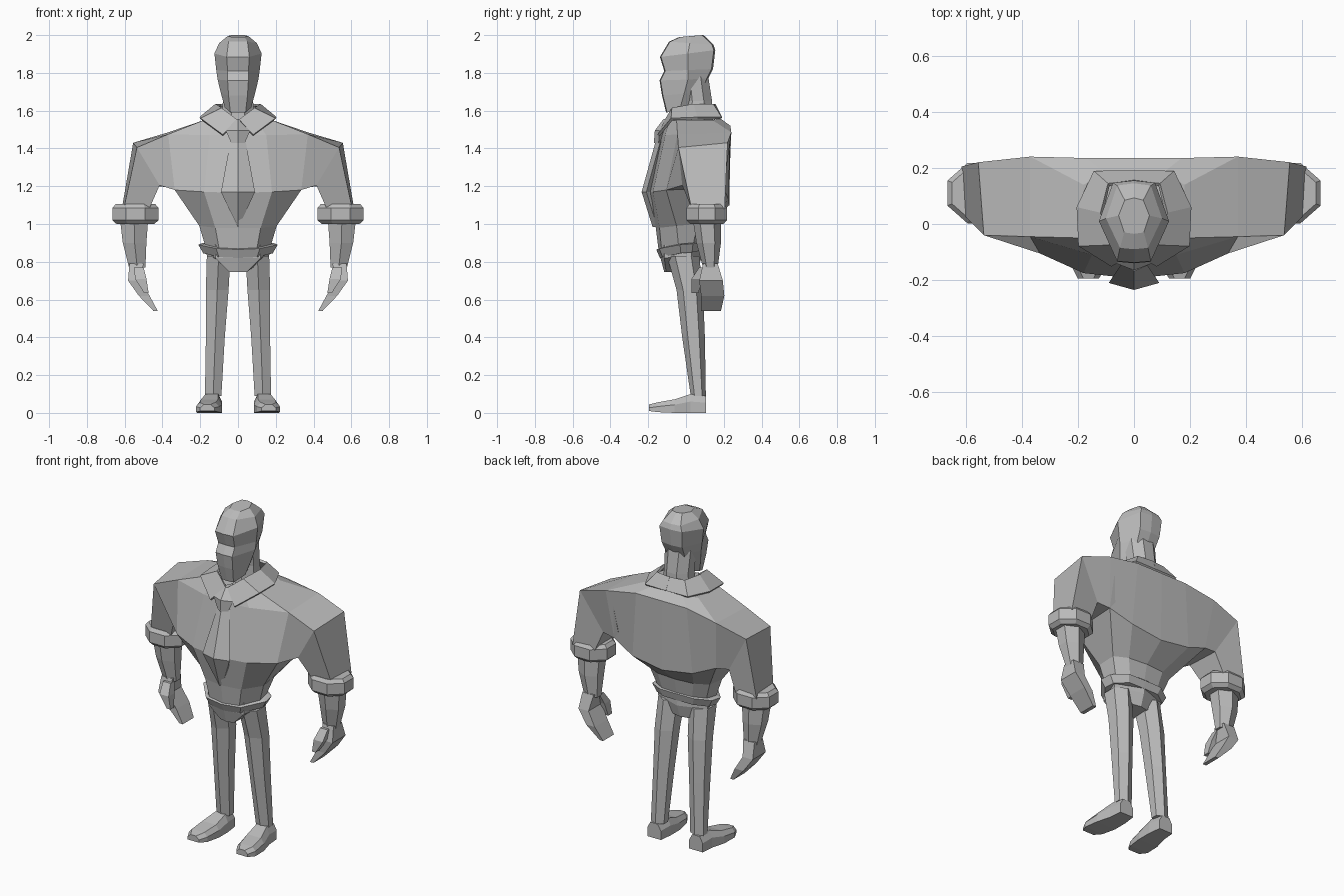
import bpy, bmesh, math

grey = bpy.data.materials.new("plain grey")
grey.diffuse_color = (0.5, 0.5, 0.5, 1)


def loft(name, rings, mirror=False, caps=True, closed=True, thickness=0):
    """Skin a list of equal-length rings with quads, flat shaded."""
    bm = bmesh.new()
    rows = [[bm.verts.new(p) for p in r] for r in rings]
    n = len(rows[0])
    for a, b in zip(rows, rows[1:]):
        for i in range(n if closed else n - 1):
            j = (i + 1) % n
            bm.faces.new((a[i], a[j], b[j], b[i]))
    if caps:
        bm.faces.new(rows[0][::-1])
        bm.faces.new(rows[-1])
    bmesh.ops.recalc_face_normals(bm, faces=bm.faces)
    me = bpy.data.meshes.new(name)
    bm.to_mesh(me)
    bm.free()
    me.materials.append(grey)
    ob = bpy.data.objects.new(name, me)
    bpy.context.collection.objects.link(ob)
    if mirror:
        m = ob.modifiers.new("Mirror", 'MIRROR')
        m.use_mirror_merge = False
    if thickness:
        s = ob.modifiers.new("Solidify", 'SOLIDIFY')
        s.thickness = thickness
        s.offset = 0
    return ob


def sym(half):
    """Half ring from front centre to back centre, completed by reflection."""
    return half + [(-x, y, z) for x, y, z in half[-2:0:-1]]


def poly(z, x0, x1, y0, y1, n=6):
    """Polygon ring that fills the given bounds."""
    pts = [(math.cos(math.tau * (i + .5) / n), math.sin(math.tau * (i + .5) / n)) for i in range(n)]
    mx, my = max(p[0] for p in pts), max(p[1] for p in pts)
    return [((x0 + x1) / 2 + p / mx * (x1 - x0) / 2,
             (y0 + y1) / 2 + q / my * (y1 - y0) / 2, z) for p, q in pts]


# Shirt body: waist, ribs, chest, shoulders, neckline
loft("shirt_torso", [sym(h) for h in (
    [(0, -.145, .86), (.1, -.13, .87), (.175, -.04, .89), (.165, .04, .9), (.1, .085, .91), (0, .09, .91)],
    [(0, -.16, .98), (.12, -.14, .98), (.205, -.05, .99), (.2, .06, 1), (.12, .1, 1), (0, .11, 1)],
    [(0, -.195, 1.165), (.18, -.175, 1.17), (.335, -.105, 1.18), (.34, .2, 1.19), (.2, .225, 1.13), (0, .23, 1.1)],
    [(0, -.13, 1.47), (.15, -.11, 1.47), (.37, -.045, 1.475), (.37, .24, 1.485), (.17, .235, 1.52), (0, .235, 1.52)],
    [(0, -.1, 1.53), (.1, -.09, 1.545), (.18, -.05, 1.55), (.18, .14, 1.55), (.1, .18, 1.56), (0, .18, 1.56)])])

# Upper sleeves
loft("sleeve", [
    [(.34, -.045, 1.48), (.34, .238, 1.49), (.3, .2, 1.18), (.3, -.1, 1.17)],
    [(.37, -.045, 1.475), (.37, .24, 1.485), (.34, .2, 1.19), (.335, -.105, 1.18)],
    [(.535, -.04, 1.405), (.555, .22, 1.43), (.42, .19, 1.2), (.415, -.02, 1.205)],
    [(.605, .03, 1.08), (.615, .205, 1.08), (.47, .2, 1.08), (.47, .03, 1.08)]], mirror=True)

# Rolled cuffs
loft("rolled_cuff", [poly(z, .543 - r, .543 + r, .11 - r * .88, .11 + r * .88, 8)
                     for z, r in ((1.0, .1), (1.02, .122), (1.085, .122), (1.105, .105))], mirror=True)

# Forearms
loft("forearm", [poly(1.03, .475, .625, .035, .185), poly(.9, .485, .61, .055, .185),
                 poly(.77, .49, .577, .09, .168)], mirror=True)

# Hands: palm with fingers, and thumb
def box_rings(rows):
    return [[(a, c, z), (b, c, z), (b, d, z), (a, d, z)] for z, a, b, c, d in rows]

loft("hand", box_rings([(.79, .5, .575, .09, .168), (.7, .515, .582, .07, .195),
                        (.62, .468, .525, .08, .203), (.54, .425, .448, .08, .185)]), mirror=True)
loft("thumb", box_rings([(.77, .5, .55, .07, .11), (.71, .485, .545, .03, .085),
                         (.635, .473, .497, .03, .066)]), mirror=True)

# Trousers: hips and legs
loft("hips", [sym(h) for h in (
    [(0, -.115, .745), (.045, -.105, .745), (.05, .05, .755), (0, .06, .755)],
    [(0, -.135, .82), (.12, -.115, .82), (.165, .03, .83), (0, .085, .83)],
    [(0, -.135, .89), (.12, -.115, .89), (.17, .03, .9), (0, .08, .9)])])
loft("leg", [poly(.83, .04, .165, -.1, .07), poly(.65, .05, .17, -.05, .09),
             poly(.4, .07, .17, -.02, .1), poly(.09, .088, .175, .025, .105)], mirror=True)

# Waistband, lower at the front
def band(s, dz):
    return sym([(x * s, y * s, z + dz) for x, y, z in (
        (0, -.15, .82), (.11, -.135, .825), (.2, -.03, .845), (.19, .035, .85), (.11, .088, .86), (0, .09, .86))])

loft("waistband", [band(.92, 0), band(1.05, .045), band(.95, .05)])

# Shoes
loft("shoe", [[(a, y, b0), (b, y, b0), (b, y, t * .6), (b - .02, y, t), (a + .02, y, t), (a, y, t * .6)]
              for y, a, b, t, b0 in ((.105, .095, .185, .09, 0), (.025, .085, .192, .1, 0),
                                     (-.06, .085, .215, .072, 0), (-.15, .1, .222, .056, .004),
                                     (-.195, .125, .2, .045, .01))], mirror=True)

# Necktie: blade and knot
def tie_rings(rows):
    return [[(-w, y + .025, z), (0, y, z), (w, y + .025, z), (0, y + .07, z)] for z, w, y in rows]

loft("tie_blade", tie_rings([(1.44, .04, -.16), (1.17, .09, -.235), (.985, .004, -.177)]))
loft("tie_knot", tie_rings([(1.43, .036, -.17), (1.495, .065, -.165), (1.555, .02, -.12)]))

# Shirt collar with two pointed flaps
inner = [(.005, -.105, 1.55), (.085, -.07, 1.61), (.115, .04, 1.63), (.09, .14, 1.63), (0, .15, 1.63)]
outer = [(.08, -.145, 1.47), (.195, -.075, 1.555), (.2, .06, 1.56), (.14, .185, 1.56), (0, .185, 1.56)]
loft("collar", [inner, outer], mirror=True, caps=False, closed=False, thickness=.015)

# Neck
loft("neck", [poly(1.52, -.09, .09, -.02, .145, 8), poly(1.65, -.08, .08, -.01, .138, 8),
              poly(1.78, -.085, .085, -.02, .118, 8)])

# Head: chin, mouth, nose, eye line, brow, crown; half widths and front/back depth
loft("head", [sym([(0, f - .005, z0), (a, f, z0), (w, m, (z0 + z1) / 2), (w * .6, b, z1), (0, b + .008, z1)])
              for z0, z1, a, w, f, m, b in (
                  (1.59, 1.645, .04, .07, -.1, -.03, .06),
                  (1.68, 1.7, .05, .09, -.122, -.01, .08),
                  (1.76, 1.77, .055, .108, -.135, .01, .11),
                  (1.81, 1.82, .055, .115, -.11, .01, .135),
                  (1.885, 1.92, .06, .125, -.133, .01, .147),
                  (1.965, 1.95, .05, .1, -.085, .02, .137),
                  (1.99, 2.0, .035, .055, -.03, .03, .085))])
